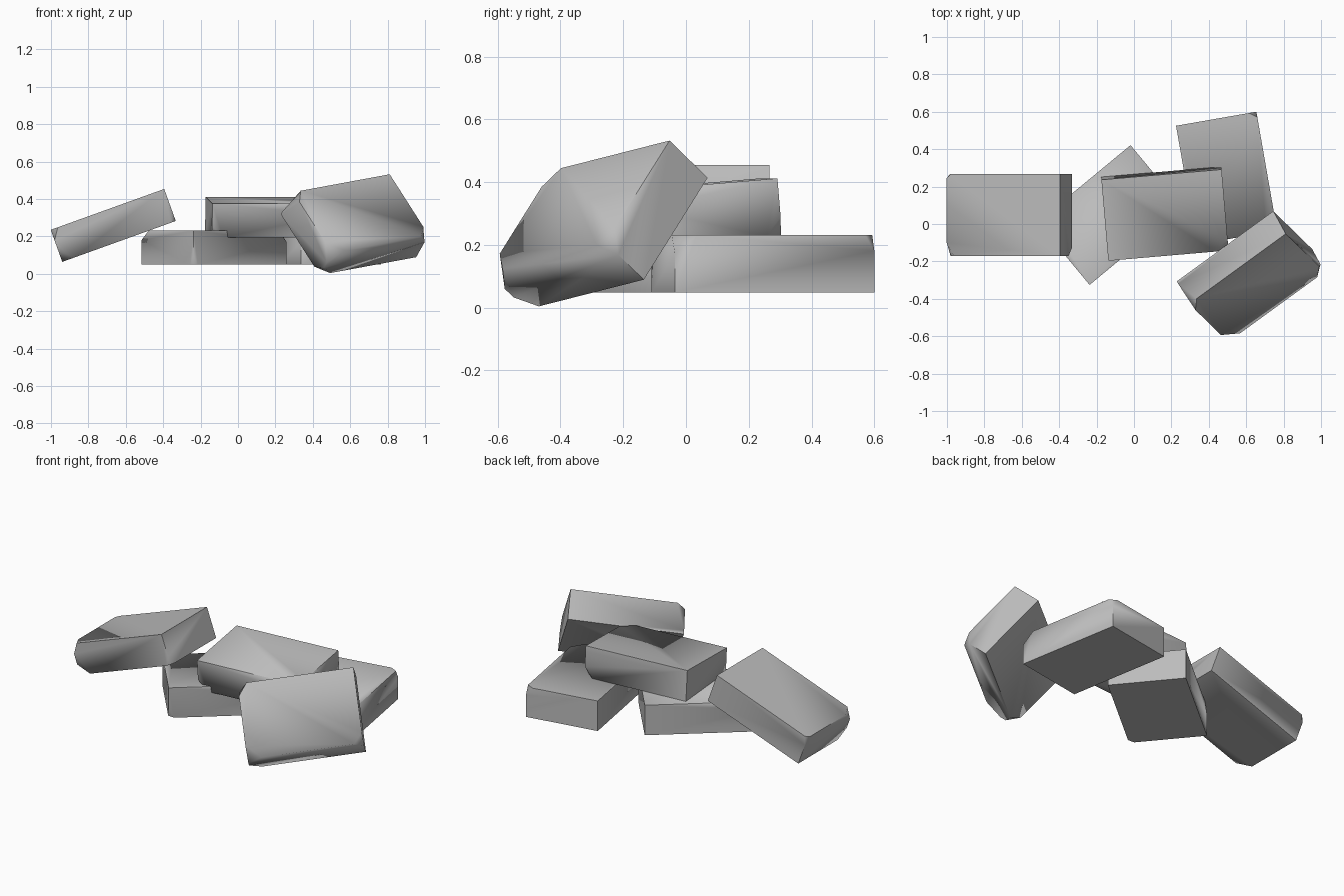
import bpy, bmesh, math
from mathutils import Matrix, Vector

cube = bpy.data.objects.get("Cube")
if cube:
    bpy.data.objects.remove(cube, do_unlink=True)

SIZE = Vector((0.645, 0.436, 0.182))

stone = bpy.data.materials.new("grey stone")
stone.use_nodes = True
grey = (0.5, 0.5, 0.5, 1)
stone.diffuse_color = grey
stone.node_tree.nodes["Principled BSDF"].inputs["Base Color"].default_value = grey


def axes(u, n):
    """Rotation whose local x follows u and local z follows n."""
    u = Vector(u).normalized()
    v = Vector(n).cross(u).normalized()
    return Matrix((u, v, u.cross(v))).transposed()


def turn(degrees, axis):
    return Matrix.Rotation(math.radians(degrees), 3, axis)


def brick(name, centre, rotation, chips):
    """A box with corners broken off; each chip is (corner signs, cut lengths)."""
    bm = bmesh.new()
    bmesh.ops.create_cube(bm, size=1)
    bmesh.ops.scale(bm, vec=SIZE, verts=bm.verts)
    for signs, cut in chips:
        corner = Vector([s * d / 2 for s, d in zip(signs, SIZE)])
        normal = Vector([s / c for s, c in zip(signs, cut)]).normalized()
        start = corner - Vector((signs[0] * cut[0], 0, 0))
        result = bmesh.ops.bisect_plane(
            bm, geom=bm.verts[:] + bm.edges[:] + bm.faces[:], dist=1e-5,
            plane_co=start, plane_no=normal, clear_outer=True)
        rim = [e for e in result["geom_cut"] if isinstance(e, bmesh.types.BMEdge)]
        bmesh.ops.contextual_create(bm, geom=rim)
    bmesh.ops.recalc_face_normals(bm, faces=bm.faces)
    mesh = bpy.data.meshes.new(name)
    bm.to_mesh(mesh)
    bm.free()
    mesh.materials.append(stone)
    obj = bpy.data.objects.new(name, mesh)
    bpy.context.collection.objects.link(obj)
    obj.matrix_world = Matrix.Translation(centre) @ rotation.to_4x4()
    bpy.ops.object.select_all(action="DESELECT")
    obj.select_set(True)
    bpy.context.view_layer.objects.active = obj
    bpy.ops.object.shade_smooth_by_angle(angle=math.radians(62))


# Leaning brick on the right end
brick("leaning_brick", (0.624, -0.281, 0.263), axes((0.80, 0.582, 0.148), (0.38, -0.65, 0.65)), [
    ((-1, -1, 1), (0.08, 0.08, 0.08)), ((-1, 1, 1), (0.05, 0.07, 0.16)),
    ((-1, -1, -1), (0.07, 0.06, 0.06)), ((1, -1, 1), (0.05, 0.06, 0.06))])

# Sloping brick on the left end
brick("sloping_brick", (-0.667, 0.048, 0.259), turn(-19.8, "Y"), [
    ((-1, -1, 1), (0.04, 0.07, 0.06)), ((-1, -1, -1), (0.07, 0.06, 0.06)),
    ((-1, 1, 1), (0.02, 0.02, 0.05)), ((1, -1, -1), (0.03, 0.04, 0.05))])

# Brick lying on top of the lower two
brick("top_brick", (0.165, 0.055, 0.303), turn(4.9, "Z") @ turn(4.8, "X"), [
    ((-1, -1, -1), (0.06, 0.05, 0.06)), ((1, -1, 1), (0.07, 0.06, 0.06)),
    ((1, 1, -1), (0.05, 0.05, 0.06))])

# Two bricks lying flat underneath
brick("lower_brick", (-0.128, 0.048, 0.14), turn(39.6, "Z"), [
    ((-1, 1, 1), (0.06, 0.06, 0.05)), ((-1, -1, -1), (0.03, 0.03, 0.05)),
    ((1, -1, 1), (0.06, 0.06, 0.06))])
brick("rear_brick", (0.495, 0.245, 0.14), turn(-80.1, "Z"), [
    ((-1, 1, 1), (0.03, 0.04, 0.05)), ((1, 1, 1), (0.07, 0.06, 0.06)),
    ((1, -1, 1), (0.06, 0.05, 0.06))])
